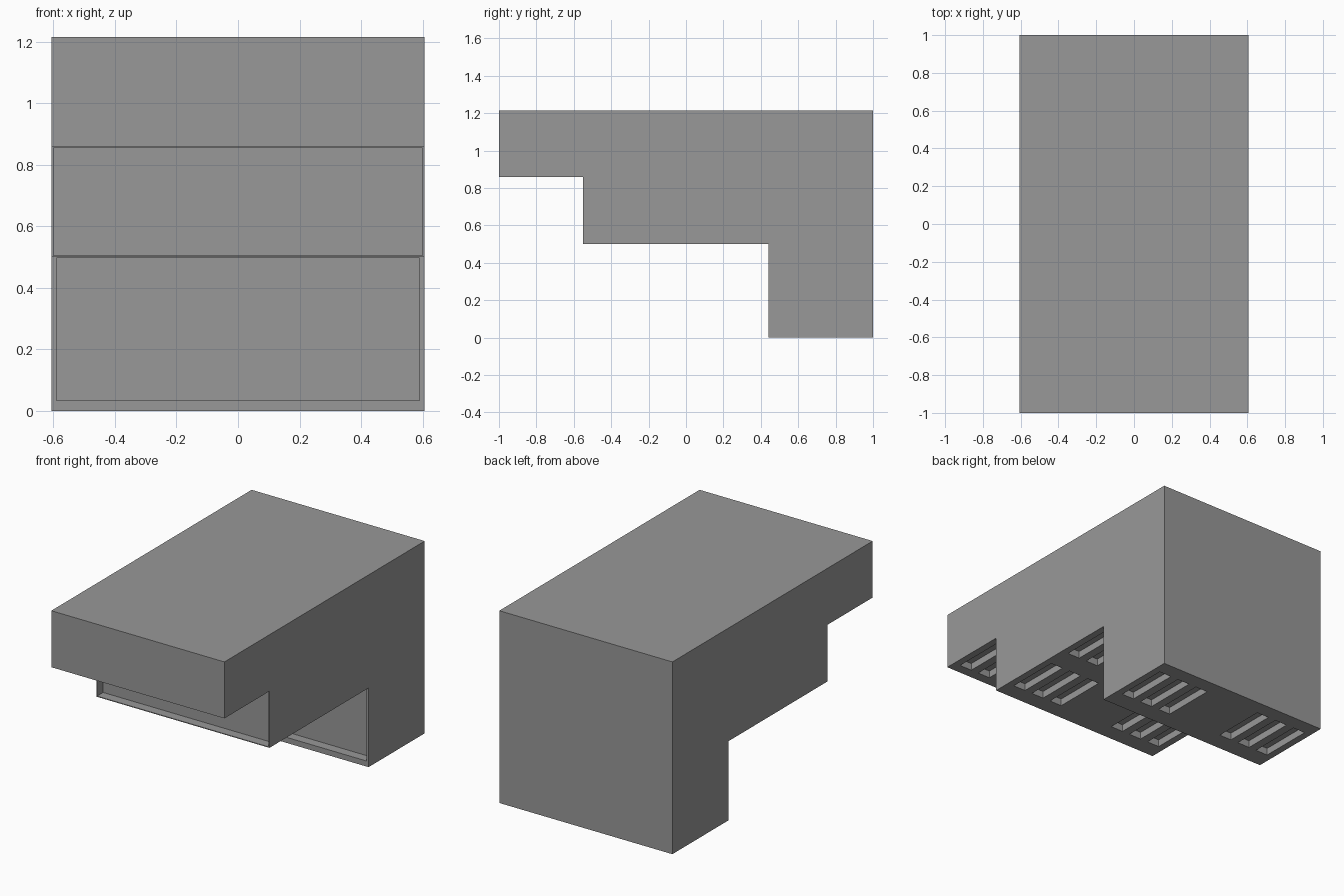
import bpy
import bmesh
from mathutils import Matrix, Vector

if "Cube" in bpy.data.objects:
    bpy.data.objects.remove(bpy.data.objects["Cube"])

W = 0.605  # half width


def add_box(bm, lo, hi):
    lo, hi = Vector(lo), Vector(hi)
    m = Matrix.Translation((lo + hi) / 2) @ Matrix.Diagonal((*(hi - lo), 1))
    bmesh.ops.create_cube(bm, size=1, matrix=m)


def make_object(name, bm):
    bmesh.ops.recalc_face_normals(bm, faces=bm.faces)
    mesh = bpy.data.meshes.new(name)
    bm.to_mesh(mesh)
    bm.free()
    ob = bpy.data.objects.new(name, mesh)
    bpy.context.collection.objects.link(ob)
    return ob


# Stepped body: side profile extruded across the width
profile = [(-1, 0.858), (-0.55, 0.858), (-0.55, 0.5), (0.44, 0.5),
           (0.44, 0), (1, 0), (1, 1.215), (-1, 1.215)]
bm = bmesh.new()
face = bm.faces.new([bm.verts.new((-W, y, z)) for y, z in profile])
ext = bmesh.ops.extrude_face_region(bm, geom=[face])["geom"]
bmesh.ops.translate(bm, vec=(2 * W, 0, 0),
                    verts=[g for g in ext if isinstance(g, bmesh.types.BMVert)])
body = make_object("stepped_body", bm)

# Dark grey material
grey = bpy.data.materials.new("dark_grey")
grey.diffuse_color = (0.314, 0.314, 0.314, 1)
grey.use_nodes = True
grey.node_tree.nodes["Principled BSDF"].inputs["Base Color"].default_value = grey.diffuse_color
body.data.materials.append(grey)

bm = bmesh.new()
# Shallow panel recesses in the two risers
for y, x, z0, z1 in [(-0.55, 0.6, 0.505, 0.855), (0.44, 0.59, 0.035, 0.497)]:
    add_box(bm, (-x, y - 0.05, z0), (x, y + 0.06, z1))

# Groups of three slots under every step, mirrored left and right
for y, z in [(-0.935, 0.858), (-0.44, 0.5), (0.06, 0.5), (0.56, 0)]:
    for side in (-1, 1):
        for i in range(3):
            x = side * (0.237 + 0.14 * i)
            add_box(bm, (x - 0.043, y, z - 0.03), (x + 0.043, y + 0.345, z + 0.045))
cutter = make_object("recess_cutter", bm)
cutter.data.materials.append(grey)
cutter.hide_render = True

# Cut the recesses and discard the helper
mod = body.modifiers.new("recesses", "BOOLEAN")
mod.operation = "DIFFERENCE"
mod.solver = "EXACT"
mod.object = cutter
bpy.context.view_layer.objects.active = body
bpy.ops.object.modifier_apply(modifier=mod.name)
bpy.data.objects.remove(cutter)
